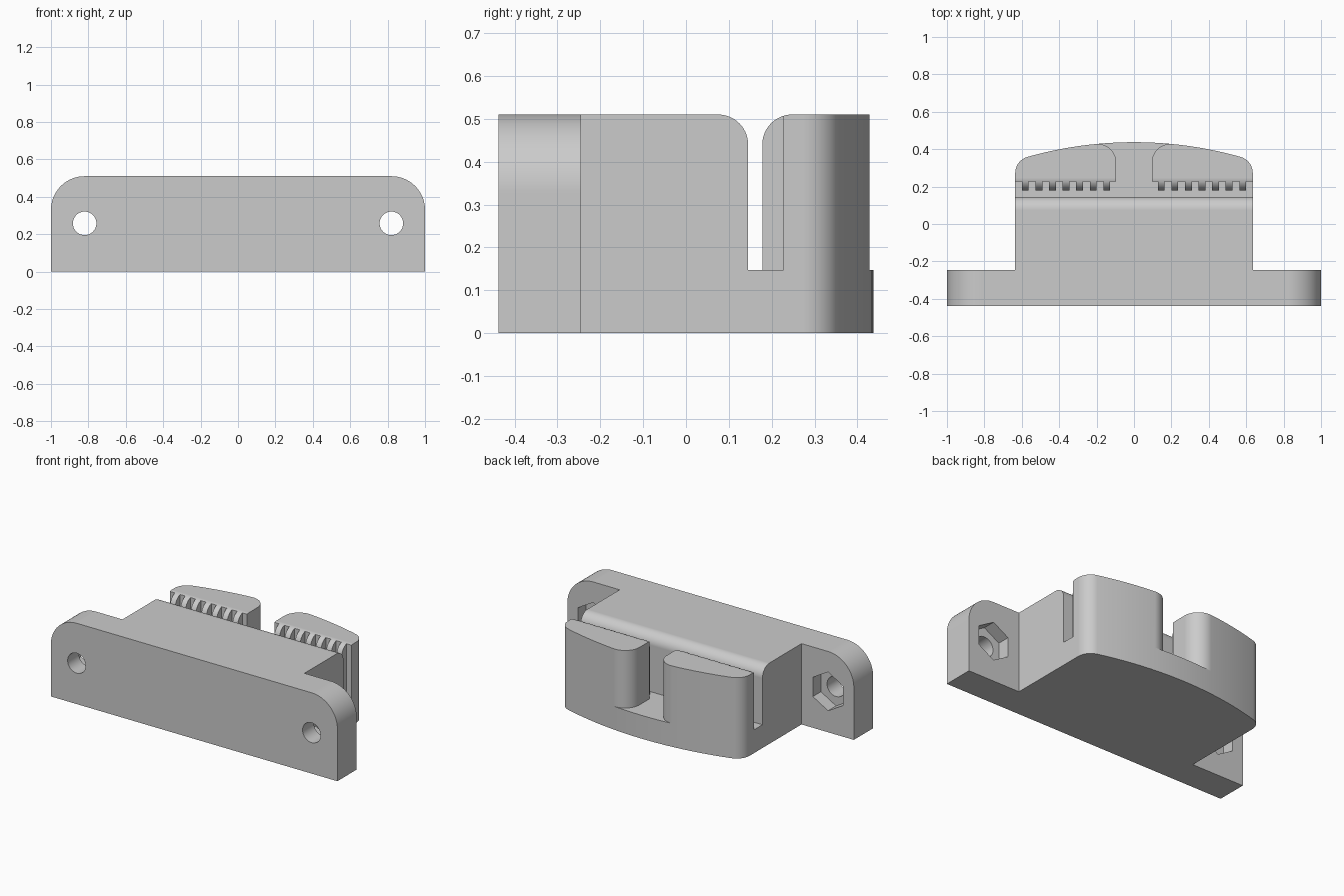
import bpy, bmesh, math
from mathutils import Vector

if "Cube" in bpy.data.objects:
    bpy.data.objects.remove(bpy.data.objects["Cube"])

grey = bpy.data.materials.new("mid grey")
grey.diffuse_color = (0.6, 0.6, 0.6, 1)
grey.use_nodes = True
grey.node_tree.nodes["Principled BSDF"].inputs["Base Color"].default_value = grey.diffuse_color

HALF, TOP, FLOOR = 0.635, 0.51, 0.147      # body half width, height, slot floor
FRONT, FLANGE_BACK, BACK = -0.4375, -0.245, 0.4375
R = 2.1                                    # radius of the bowed back
CY = BACK - R
BODY_Y, TEETH_Y, JAW_Y, GAP = 0.145, 0.178, 0.227, 0.095


def arc(cx, cy, r, a0, a1, n):
    """Points on a circle, angles in degrees."""
    return [(cx + r * math.cos(math.radians(a0 + (a1 - a0) * i / n)),
             cy + r * math.sin(math.radians(a0 + (a1 - a0) * i / n))) for i in range(n + 1)]


def add_prism(bm, pts, lo, hi, axis):
    """Extrude a profile along an axis: x uses (y,z), y uses (x,z), z uses (x,y)."""
    place = {"x": lambda p: (lo, p[0], p[1]), "y": lambda p: (p[0], lo, p[1]),
             "z": lambda p: (p[0], p[1], lo)}[axis]
    step = Vector([(hi - lo) * (axis == a) for a in "xyz"])
    face = bm.faces.new([bm.verts.new(place(p)) for p in pts])
    ext = bmesh.ops.extrude_face_region(bm, geom=[face], use_keep_orig=True)
    bmesh.ops.translate(bm, vec=step, verts=[v for v in ext["geom"] if isinstance(v, bmesh.types.BMVert)])


def make(name, prisms, helper=False):
    bm = bmesh.new()
    for p in prisms:
        add_prism(bm, *p)
    bmesh.ops.recalc_face_normals(bm, faces=bm.faces)
    me = bpy.data.meshes.new(name)
    bm.to_mesh(me)
    bm.free()
    me.materials.append(grey)
    ob = bpy.data.objects.new(name, me)
    bpy.context.collection.objects.link(ob)
    ob.hide_render = helper
    return ob


def rect(a0, b0, a1, b1):
    return [(a0, b0), (a1, b0), (a1, b1), (a0, b1)]


def mirrored(right):
    """Close a symmetric outline from its right half."""
    return right + [(-x, y) for x, y in reversed(right)]


# Mounting flange with rounded top corners
fr = 0.18
flange = make("clamp_bracket", [
    (mirrored([(1, 0)] + arc(1 - fr, TOP - fr, fr, 0, 90, 18)), FRONT, FLANGE_BACK, "y")])

# Body block with a bowed back and rounded back corners
cr = 0.09
cx = HALF - cr
cy = CY + math.sqrt((R - cr) ** 2 - cx ** 2)
tangent = math.degrees(math.atan2(cy - CY, cx))
outline = [(HALF, -0.35)] + arc(cx, cy, cr, 0, tangent, 16) + arc(0, CY, R, tangent, 89.4, 16)[1:]
body = make("body_block", [(mirrored(outline), 0, TOP, "z")], True)

# Clamping slot, flaring to rounded edges at the top
er = 0.07
slot_profile = ([(BODY_Y, FLOOR)] + arc(BODY_Y - er, TOP - er, er, 0, 90, 14)
                + [(BODY_Y - er, 0.6), (TEETH_Y + er, 0.6)]
                + arc(TEETH_Y + er, TOP - er, er, 90, 180, 14) + [(TEETH_Y, FLOOR)])
slot = make("slot_cutter", [(slot_profile, -0.8, 0.8, "x")], True)

# Gap between the two jaws, rounded at the back
gr = 0.1
gx = GAP + gr
gy = CY + math.sqrt((R - gr) ** 2 - gx ** 2)
gap_half = [(GAP, 0.16)] + arc(gx, gy, gr, 180, math.degrees(math.atan2(gy - CY, gx)), 16) + [(0.3, 0.6)]
gap = make("jaw_gap_cutter", [(mirrored(gap_half), FLOOR, 0.7, "z")], True)

# Grooves that leave seven teeth on each jaw
pitch, width, first = 0.0725, 0.036, 0.146
edges = [0.05]
for i in range(7):
    edges += [first + i * pitch - width / 2, first + i * pitch + width / 2]
edges.append(0.7)
grooves = make("groove_cutter", [
    (rect(s * edges[i], 0.162, s * edges[i + 1], JAW_Y), FLOOR, 0.7, "z")
    for s in (-1, 1) for i in range(0, len(edges), 2)], True)

# Bolt holes and hexagonal nut pockets
holes = make("bolt_hole_cutter", [
    (arc(s * 0.82, 0.258, 0.063, 0, 348.75, 31), -0.6, -0.1, "y") for s in (-1, 1)], True)
pockets = make("nut_pocket_cutter", [
    (arc(s * 0.82, 0.258, 0.122, 30, 330, 5), FLANGE_BACK - 0.08, -0.1, "y") for s in (-1, 1)], True)

# The bolt cutters act on the flange before the body joins it
bpy.context.view_layer.objects.active = flange
flange.select_set(True)
for tool, op in ((holes, "DIFFERENCE"), (pockets, "DIFFERENCE"), (body, "UNION"),
                 (slot, "DIFFERENCE"), (gap, "DIFFERENCE"), (grooves, "DIFFERENCE")):
    mod = flange.modifiers.new(tool.name, "BOOLEAN")
    mod.object, mod.operation, mod.solver = tool, op, "EXACT"
    bpy.ops.object.modifier_apply(modifier=mod.name)
    bpy.data.objects.remove(tool)

# Merge coplanar faces and shade the curves smooth
bm = bmesh.new()
bm.from_mesh(flange.data)
bmesh.ops.remove_doubles(bm, verts=bm.verts, dist=1e-5)
bmesh.ops.dissolve_limit(bm, angle_limit=math.radians(0.2), verts=bm.verts, edges=bm.edges)
bm.to_mesh(flange.data)
bm.free()
bpy.ops.object.shade_smooth_by_angle(angle=math.radians(30))
weighted = flange.modifiers.new("even_shading", "WEIGHTED_NORMAL")
weighted.keep_sharp = True
